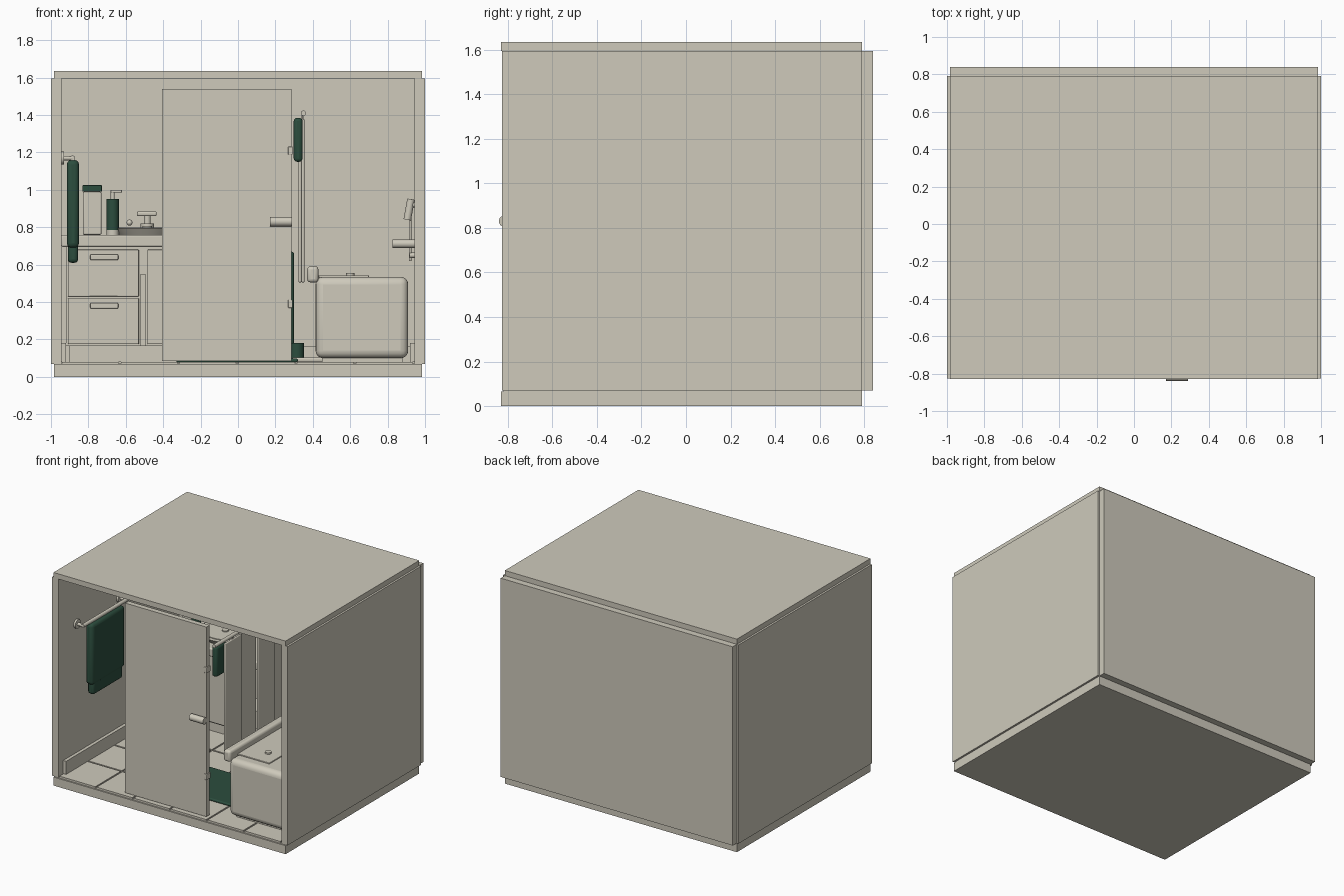
import bpy, math
from mathutils import Vector

old = bpy.data.objects.get("Cube")
if old:
    bpy.data.objects.remove(old, do_unlink=True)


def material(name, rgb):
    m = bpy.data.materials.new(name)
    m.use_nodes = True
    m.diffuse_color = (*rgb, 1)
    m.node_tree.nodes["Principled BSDF"].inputs["Base Color"].default_value = (*rgb, 1)
    return m


STONE = material("warm_stone", (0.62, 0.59, 0.50))
GREEN = material("deep_green", (0.025, 0.075, 0.048))


def smooth(ob):
    bpy.ops.object.select_all(action='DESELECT')
    ob.select_set(True)
    bpy.context.view_layer.objects.active = ob
    bpy.ops.object.shade_smooth_by_angle()


def box(name, x, y, z, mat=STONE, bevel=0, segments=3):
    """Box from (low, high) pairs, optionally rounded."""
    bpy.ops.mesh.primitive_cube_add(size=1)
    ob = bpy.context.object
    ob.name = name
    for v in ob.data.vertices:
        v.co = [low + (high - low) * (c + 0.5) for (low, high), c in zip((x, y, z), v.co)]
    ob.data.materials.append(mat)
    if bevel:
        b = ob.modifiers.new("Rounding", 'BEVEL')
        b.width, b.segments = bevel, segments
        smooth(ob)
    return ob


def rod(name, start, end, radius, mat=STONE, sides=24, top=None):
    """Cylinder or cone between two points."""
    a, b = Vector(start), Vector(end)
    bpy.ops.mesh.primitive_cone_add(vertices=sides, radius1=radius,
                                    radius2=radius if top is None else top,
                                    depth=(b - a).length, location=(a + b) / 2)
    ob = bpy.context.object
    ob.name = name
    ob.rotation_euler = (b - a).to_track_quat('Z', 'Y').to_euler()
    ob.data.materials.append(mat)
    smooth(ob)
    return ob


def ball(name, centre, radius):
    bpy.ops.mesh.primitive_uv_sphere_add(segments=16, ring_count=10, radius=radius, location=centre)
    ob = bpy.context.object
    ob.name = name
    ob.data.materials.append(STONE)
    smooth(ob)


# Room shell, open at the front
box("floor_slab", (-.985, .985), (-.83, .79), (0, .065))
box("ceiling_slab", (-.985, .985), (-.83, .79), (1.595, 1.635))
box("right_wall", (-1, -.945), (-.825, .79), (.07, 1.595))
box("left_wall", (.945, 1), (-.825, .79), (.07, 1.595))
box("back_wall", (-.985, .985), (.79, .84), (.07, 1.595))
box("floor_join", (-.985, .985), (-.82, .79), (.06, .072))

# Floor tiles and skirting
for i in range(6):
    for j in range(5):
        tx, ty = -.94 + i * .314, -.82 + j * .322
        box("floor_tile", (tx, tx + .302), (ty, ty + .31), (.07, .08))
for side in (-1, 1):
    xs = sorted((side * .945, side * .92))
    box("side_skirting", xs, (-.77, .79), (.08, .18))
box("back_skirting", (-.92, .92), (.77, .79), (.08, .165))

# Door leaf, handle and hinges
box("door", (-.405, .285), (-.79, -.75), (.085, 1.54))
rod("door_handle", (.172, -.815, .83), (.29, -.815, .83), .025)
rod("handle_stem", (.25, -.80, .83), (.25, -.77, .83), .012)
for z in (.39, 1.21):
    box("door_hinge", (.268, .292), (-.797, -.745), (z - .022, z + .022), bevel=.004)

# Wall rail with a folded towel
rod("towel_rail", (-.885, -.62, 1.17), (-.885, -.08, 1.17), .014)
for y in (-.61, -.09):
    rod("rail_arm", (-.945, y, 1.17), (-.885, y, 1.17), .012)
    rod("rail_rosette", (-.945, y, 1.17), (-.93, y, 1.17), .034)
box("towel_front", (-.915, -.85), (-.55, -.15), (.69, 1.16), GREEN, .025)
box("towel_back", (-.91, -.855), (-.53, -.17), (.61, .75), GREEN, .02)

# Vanity cabinet with drawers and worktop
box("vanity_kick", (-.9, -.08), (.4, .78), (.08, .165))
box("vanity_body", (-.92, -.06), (.36, .79), (.165, .695))
for z in ((.175, .42), (.43, .68)):
    box("drawer_front", (-.91, -.53), (.345, .36), z, bevel=.004)
    mid = z[1] - .04
    box("drawer_handle", (-.79, -.64), (.315, .345), (mid - .015, mid + .015), bevel=.006)
box("vanity_upright", (-.52, -.495), (.34, .36), (.165, .55))
box("vanity_door", (-.485, -.07), (.345, .36), (.175, .68), bevel=.004)
box("worktop", (-.945, -.05), (.31, .79), (.695, .76), bevel=.01)

# Basin and tap
basin = rod("basin", (-.485, .54, .76), (-.485, .54, .795), .17, sides=32, top=.2)
basin.scale.y = .9
rod("basin_hollow_ring", (-.485, .54, .795), (-.485, .54, .8), .15, sides=32)
rod("basin_drain", (-.485, .54, .8), (-.485, .54, .808), .025)
rod("tap_base", (-.485, .74, .76), (-.485, .74, .82), .035)
rod("tap_column", (-.485, .74, .81), (-.485, .74, .885), .018)
box("tap_spout", (-.54, -.435), (.62, .76), (.86, .885), bevel=.008)
ball("tap_knob", (-.58, .74, .825), .016)

# Jar and soap pump on the worktop
box("jar", (-.83, -.73), (.5, .6), (.76, .99), bevel=.008)
box("jar_lid", (-.832, -.728), (.498, .602), (.99, 1.025), GREEN, .004)
rod("soap_bottle", (-.67, .45, .785), (-.67, .45, .95), .033, GREEN)
rod("soap_foot", (-.67, .45, .76), (-.67, .45, .785), .033)
rod("soap_pump", (-.67, .45, .95), (-.67, .45, .995), .011)
box("soap_nozzle", (-.682, -.62), (.435, .465), (.985, 1.0), bevel=.004)

# Toilet
rod("toilet_foot", (.03, .42, .08), (.03, .42, .34), .1, top=.14)
for name, z, r in (("toilet_bowl", (.32, .43), .155), ("toilet_seat", (.43, .46), .16)):
    part = rod(name, (.03, .38, z[0]), (.03, .38, z[1]), r, sides=32)
    part.scale.y = 1.3
box("toilet_cistern", (-.04, .18), (.64, .79), (.4, .72), bevel=.02)

# Laundry bin and floor mat
box("laundry_bin", (.19, .3), (.55, .75), (.08, .67), GREEN, .015)
rod("brush_pot", (.315, .3, .08), (.315, .3, .18), .038, GREEN)
box("floor_mat", (-.33, .32), (-.55, -.12), (.078, .098), GREEN, .008)
box("bath_step", (.29, .57), (-.4, .7), (.08, .105), bevel=.008)

# Bath with outer rim, cover plate and plug
box("bath", (.415, .91), (-.71, .76), (.1, .535), bevel=.04, segments=4)
box("bath_plinth", (.45, .88), (-.66, .74), (.075, .12))
box("bath_rim", (.37, .43), (-.71, .76), (.505, .592), bevel=.018)
box("bath_cover", (.43, .70), (-.62, .68), (.53, .543), bevel=.004)
rod("bath_plug", (.6, -.49, .54), (.6, -.49, .555), .022)

# Bath curtain rail, curtain folds and hanging towel
rod("curtain_rail", (.35, -.79, 1.41), (.35, .79, 1.41), .014)
for i in range(7):
    y = -.66 + i * .2
    shift = .008 * (-1) ** i
    box("curtain_fold", (.331 + shift, .347 + shift), (y, y + .2), (.505, 1.38), bevel=.006)
    rod("curtain_ring", (.345, y + .1, 1.37), (.345, y + .1, 1.41), .006, sides=8)
box("hand_towel", (.298, .345), (-.75, -.62), (1.15, 1.385), GREEN, .018)

# Bath filler and hand shower
rod("bath_spout", (.945, .1, .712), (.825, .1, .712), .023)
rod("shower_bar", (.92, .3, .62), (.92, .3, .95), .007)
for z in (.65, .92):
    rod("shower_bracket", (.945, .3, z), (.918, .3, z), .014)
rod("shower_head", (.905, .3, .84), (.925, .3, .95), .02)
